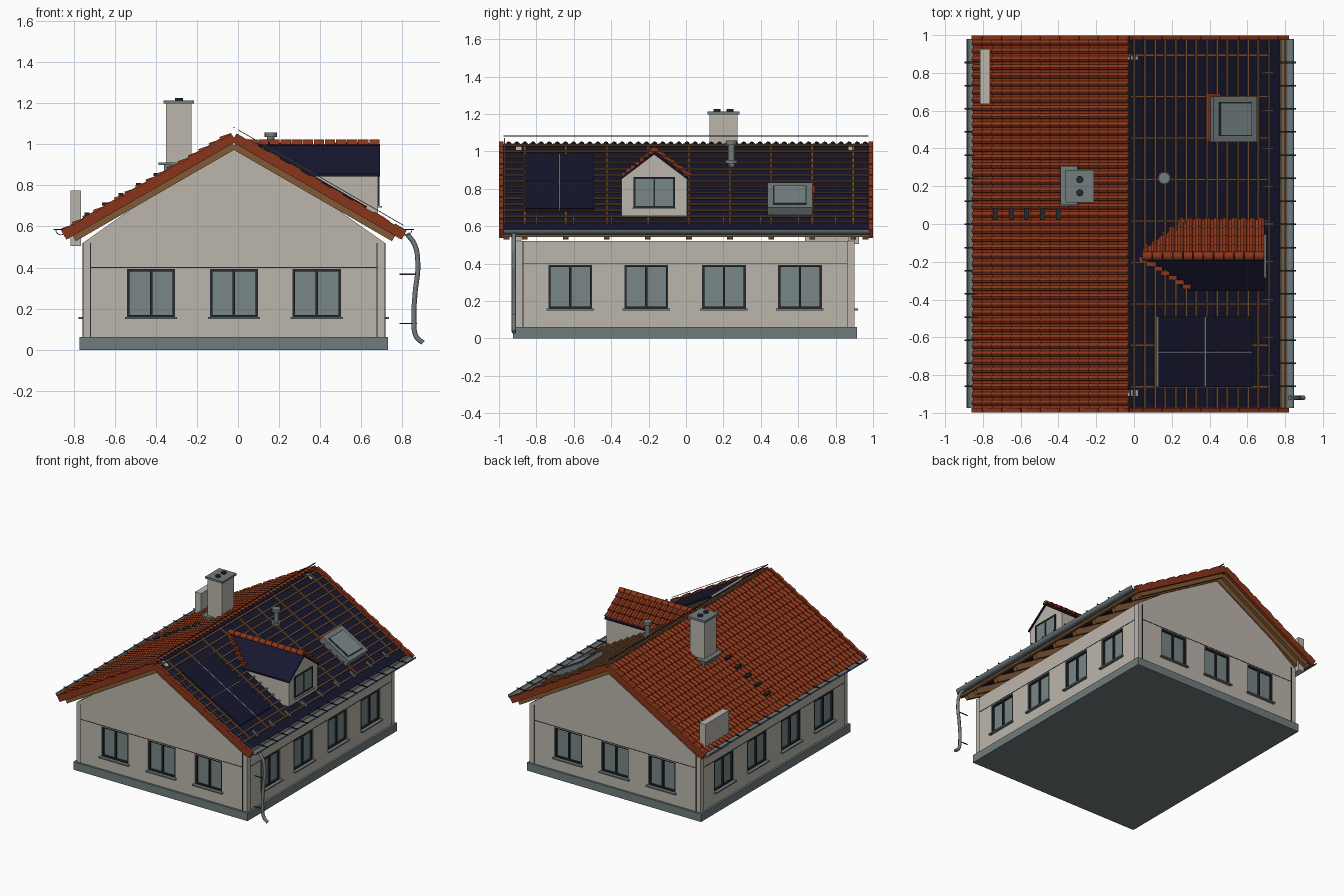
import bpy, bmesh
from math import sin, cos, pi, radians
from mathutils import Matrix, Vector

if "Cube" in bpy.data.objects:
    bpy.data.objects.remove(bpy.data.objects["Cube"])


def material(name, *rgb):
    m = bpy.data.materials.new(name)
    m.use_nodes = True
    m.diffuse_color = (*rgb, 1)
    m.node_tree.nodes["Principled BSDF"].inputs["Base Color"].default_value = (*rgb, 1)
    return m


plaster = material("plaster", 0.50, 0.47, 0.41)
stone = material("plinth grey", 0.16, 0.20, 0.205)
red = material("tile red", 0.25, 0.035, 0.010)
navy = material("underlay navy", 0.008, 0.008, 0.028)
wood = material("timber brown", 0.22, 0.10, 0.035)
metal = material("zinc grey", 0.17, 0.20, 0.21)
glass = material("glass grey", 0.19, 0.24, 0.24)
dark = material("frame dark", 0.02, 0.022, 0.028)
light = material("rail light", 0.40, 0.41, 0.40)


def finish(bm, name, mat, M=Matrix(), smooth=False):
    bm.transform(M)
    bmesh.ops.recalc_face_normals(bm, faces=bm.faces)
    me = bpy.data.meshes.new(name)
    bm.to_mesh(me)
    bm.free()
    me.materials.append(mat)
    ob = bpy.data.objects.new(name, me)
    bpy.context.collection.objects.link(ob)
    if smooth:
        bpy.context.view_layer.objects.active = ob
        ob.select_set(True)
        bpy.ops.object.shade_smooth_by_angle(angle=radians(40))
        ob.select_set(False)
    return ob


def boxes(name, mat, spans, M=Matrix()):
    """Each span is (x0, x1, y0, y1, z0, z1) in the frame M."""
    bm = bmesh.new()
    for x0, x1, y0, y1, z0, z1 in spans:
        T = Matrix.Translation(((x0 + x1) / 2, (y0 + y1) / 2, (z0 + z1) / 2))
        bmesh.ops.create_cube(bm, size=1, matrix=T @ Matrix.Diagonal((x1 - x0, y1 - y0, z1 - z0, 1)))
    return finish(bm, name, mat, M)


def clip_below(bm, co, no):
    bmesh.ops.bisect_plane(bm, geom=bm.verts[:] + bm.edges[:] + bm.faces[:],
                           plane_co=co, plane_no=no, clear_inner=True)


def prism(name, mat, pts, to3d, a, b, clip=None, smooth=False):
    """Extrude a closed outline from a to b; to3d(u, v, t) places a point."""
    bm = bmesh.new()
    f = bm.faces.new([bm.verts.new(to3d(u, v, a)) for u, v in pts])
    ext = bmesh.ops.extrude_face_region(bm, geom=[f])["geom"]
    bmesh.ops.translate(bm, verts=[v for v in ext if isinstance(v, bmesh.types.BMVert)],
                        vec=Vector(to3d(0, 0, b)) - Vector(to3d(0, 0, a)))
    if clip:
        clip_below(bm, *clip)
    return finish(bm, name, mat, smooth=smooth)


def along_y(u, v, t):
    return (u, t, v)


def along_x(u, v, t):
    return (t, u, v)


def cylinders(name, mat, specs):
    """Each spec is (x, y, z0, z1, radius)."""
    bm = bmesh.new()
    for x, y, z0, z1, r in specs:
        bmesh.ops.create_cone(bm, cap_ends=True, segments=16, radius1=r, radius2=r, depth=z1 - z0,
                              matrix=Matrix.Translation((x, y, (z0 + z1) / 2)))
    return finish(bm, name, mat, smooth=True)


def frame(origin, x, y, z):
    M = Matrix((x, y, z)).transposed().to_4x4()
    M.translation = origin
    return M


# Roof frames: local x runs down the slope, y along the ridge, z out of the roof
RX, RZ, ANG = -0.02, 1.03, radians(30)
C, S = cos(ANG), sin(ANG)
LEN = 0.82 / C
ridge = Vector((RX, 0, RZ))
right = frame(ridge, (C, 0, -S), (0, 1, 0), (S, 0, C))
left = frame(ridge, (-C, 0, -S), (0, 1, 0), (-S, 0, C))
roof_clip = (ridge, Vector((S, 0, C)))


def tiles(name, M, y0, y1, length, waves, courses, lift, clip=None):
    """Overlapping courses of barrel tiles on the frame M."""
    bm = bmesh.new()
    wave = [(0, 0), (0.3, 0.002), (0.42, 0.011), (0.62, 0.016), (0.85, 0.010)]
    cols = [((i + u) / waves, h) for i in range(waves) for u, h in wave] + [(1, 0)]
    step = length / courses
    rows = []
    for j in range(courses):
        rows += [(j * step, lift), ((j + 1) * step, lift + 0.012)]
    grid = [[bm.verts.new((s, y0 + t * (y1 - y0), h + w)) for t, w in cols] for s, h in rows]
    for a, b in zip(grid, grid[1:]):
        for i in range(len(cols) - 1):
            bm.faces.new((a[i], a[i + 1], b[i + 1], b[i]))
    bm.transform(M)
    if clip:
        clip_below(bm, *clip)
    return finish(bm, name, red)


# Walls with recessed window openings
WX, WY, HX, HY = -0.02, -0.005, 0.735, 0.905
boxes("plinth", stone, [(WX - 0.75, WX + 0.75, WY - 0.92, WY + 0.92, 0, 0.062)])
walls = boxes("walls", plaster, [(WX - HX, WX + HX, WY - HY, WY + HY, 0.05, 0.52)])
gable = [(WX - HX, 0.52), (WX + HX, 0.52), (WX, 1.035)]
for name, y in (("front_gable", WY - HY), ("back_gable", WY + HY - 0.03)):
    prism(name, plaster, gable, along_y, y, y + 0.03)

holes, frames, panes, sills, lines = [], [], [], [], []
W, Z0, Z1 = 0.117, 0.158, 0.393


def place(spans, angle, half):
    """Turn wall-local spans (outside is -y) to one of the four walls."""
    R = Matrix.Translation((WX, WY, 0)) @ Matrix.Rotation(radians(angle), 4, "Z")
    out = []
    for x0, x1, y0, y1, z0, z1 in spans:
        a, b = R @ Vector((x0, y0 - half, z0)), R @ Vector((x1, y1 - half, z1))
        out.append([f(p, q) for p, q in zip(a, b) for f in (min, max)])
    return out


def window_frame(u, w, z0, z1, y0, y1, t=0.012):
    bars = [(u + k * (w - t / 2) - t / 2, u + k * (w - t / 2) + t / 2, y0, y1, z0, z1) for k in (-1, 0, 1)]
    return bars + [(u - w, u + w, y0, y1, z, z + t) for z in (z0, z1 - t)]


side_u, end_u = (-0.614, -0.208, 0.208, 0.614), (-0.403, 0, 0.403)
for angle, half, span, centres in ((0, HY, HX, end_u), (180, HY, HX, end_u),
                                   (90, HX, HY, side_u), (-90, HX, HY, side_u)):
    for u in centres:
        holes += place([(u - W, u + W, -0.02, 0.03, Z0, Z1)], angle, half)
        panes += place([(u - W, u + W, 0.02, 0.035, Z0, Z1)], angle, half)
        frames += place(window_frame(u, W, Z0, Z1, 0.006, 0.028), angle, half)
        sills += place([(u - W - 0.01, u + W + 0.01, -0.02, 0.02, Z0 - 0.008, Z0 + 0.002)], angle, half)
    e = span - 0.038
    lines += place([(-e, e, -0.002, 0.002, 0.398, 0.402)], angle, half)
    lines += place([(k * e - 0.002, k * e + 0.002, -0.002, 0.002, 0.062, 0.52) for k in (-1, 1)], angle, half)

cutter = boxes("window_cutter", plaster, holes)
cutter.hide_render = True
cut = walls.modifiers.new("openings", "BOOLEAN")
cut.object, cut.operation, cut.solver = cutter, "DIFFERENCE", "EXACT"
bpy.context.view_layer.objects.active = walls
bpy.ops.object.modifier_apply(modifier=cut.name)
bpy.data.objects.remove(cutter)
boxes("window_panes", glass, panes)
boxes("window_frames", dark, frames)
boxes("window_sills", stone, sills)
boxes("wall_joints", dark, lines)

# Roof structure on both slopes
rafter_y = [-0.862 + 0.2195 * i for i in range(9)]
for side, M, k in (("right", right, 1), ("left", left, -1)):
    boxes(side + "_underlay", navy, [(0, LEN, -0.975, 0.975, -0.006, 0)], M)
    boxes(side + "_rafters", wood, [(0.02, LEN - 0.03, y - 0.015, y + 0.015, -0.05, -0.006)
                                    for y in rafter_y + [-0.96, 0.96]], M)
    x = RX + k * 0.81
    boxes(side + "_fascia", wood, [(x - 0.01, x + 0.01, -0.98, 0.98, 0.542, 0.575)])
    step = LEN / 16
    boxes(side + "_verge_tiles", red, [(i * step, (i + 1.1) * step, y - 0.012, y + 0.012, -0.02, 0.026 + 0.006 * (i % 2))
                                       for i in range(16) for y in (-0.987, 0.987)], M)
    # Gutter as an open half pipe with its brackets
    x = RX + k * 0.842
    arc = [(x + r * cos(a), 0.583 + r * sin(a)) for r, sweep in ((0.026, range(9)), (0.022, range(8, -1, -1)))
           for a in (pi + pi * i / 8 for i in sweep)]
    prism(side + "_gutter", metal, arc, along_y, -0.975, 0.98, smooth=True)
    boxes(side + "_gutter_brackets", dark, [(x - 0.05, x + 0.035, y - 0.004, y + 0.004, 0.583, 0.588) if k > 0 else
                                            (x - 0.035, x + 0.05, y - 0.004, y + 0.004, 0.583, 0.588)
                                            for y in (-0.86 + 0.1225 * i for i in range(15))])
tiles("left_roof_tiles", left, -0.975, 0.975, LEN, 45, 16, 0.012)

# Bare battens on the right slope
boxes("counter_battens", wood, [(0, 0.84, y - 0.006, y + 0.006, 0, 0.01) for y in rafter_y], right)
boxes("battens", wood, [(s, s + 0.011, -0.975, 0.975, 0.01, 0.018)
                        for s in [0.012 + 0.0632 * i for i in range(14)]], right)
boxes("eave_flashing", metal, [(LEN - 0.03, LEN + 0.01, -0.975, 0.975, 0, 0.006)], right)
boxes("snow_hooks", metal, [(0.80, 0.86, y - 0.004, y + 0.004, 0.01, 0.03)
                            for y in (-0.8 + 0.2 * i for i in range(9))], right)
boxes("ridge_cable", dark, [(RX - 0.003, RX + 0.003, -0.975, 0.975, 1.079, 1.085)])
boxes("slope_cable", light, [(0, LEN - 0.02, -0.972, -0.968, 0.043, 0.047)], right)

# Solar panels with rails
boxes("solar_panels", navy, [(s, s + 0.285, y, y + 0.182, 0.02, 0.034)
                             for s in (0.15, 0.442) for y in (-0.863, -0.673)], right)
boxes("solar_rails", light, [(0.15, 0.727, -0.68, -0.674, 0.02, 0.036), (0.437, 0.441, -0.863, -0.491, 0.02, 0.036),
                             (0.148, 0.151, -0.863, -0.491, 0.02, 0.036)], right)

# Roof window
boxes("skylight_flashing", red, [(0.465, 0.50, 0.44, 0.69, 0, 0.02), (0.465, 0.54, 0.655, 0.69, 0, 0.02)], right)
boxes("skylight_frame", metal, [(0.48, 0.745, 0.435, 0.675, 0, 0.05)], right)
boxes("skylight_border", dark, [(0.515, 0.715, 0.465, 0.645, 0.045, 0.053)], right)
boxes("skylight_glass", glass, [(0.522, 0.708, 0.472, 0.638, 0.045, 0.056)], right)

# Dormer
DY, DZ, DX, DA = -0.17, 0.995, 0.68, radians(37)
c, s = cos(DA), sin(DA)
DL = 0.185 / c
eave = DZ - 0.176 * s / c - 0.012
prism("dormer_walls", plaster, [(DY - 0.176, 0.655), (DY + 0.176, 0.655), (DY + 0.176, eave), (DY, DZ - 0.012),
                                (DY - 0.176, eave)], along_x, -0.02, DX, clip=roof_clip)
for name, k in (("bare", -1), ("tiled", 1)):
    slab = [(DY, DZ), (DY + k * 0.185, DZ - 0.185 * s / c), (DY + k * 0.185, DZ - 0.185 * s / c - 0.012), (DY, DZ - 0.012)]
    prism("dormer_underlay_" + name, navy, slab, along_x, -0.02, DX + 0.012, clip=roof_clip)
dormer = frame((0, DY, DZ), (0, c, -s), (1, 0, 0), (0, s, c))
tiles("dormer_tiles", dormer, -0.02, DX + 0.012, DL, 15, 4, 0.004, clip=(ridge, Vector((S, 0, C))))
for i in range(12):
    x = 0.045 + 0.054 * i
    cap = [(DY + r * cos(a), DZ + 0.004 + r * sin(a)) for r in (0.024,) for a in (pi * j / 8 for j in range(9))]
    prism("dormer_ridge_tile", red, cap, along_x, x, x + 0.050, smooth=True)
boxes("dormer_valley_tiles", red, [(0.03 + 0.038 * i, 0.075 + 0.038 * i, DY - 0.03 - 0.024 * i, DY - 0.006 - 0.024 * i,
                                    0.985 - 0.0195 * i, 1.005 - 0.0195 * i) for i in range(7)])
wall = frame((DX, DY, 0), (0, 1, 0), (-1, 0, 0), (0, 0, 1))
boxes("dormer_window_glass", glass, [(-0.108, 0.108, -0.004, 0.01, 0.705, 0.86)], wall)
boxes("dormer_window_frame", dark, window_frame(0, 0.11, 0.70, 0.862, -0.009, 0.01, 0.009), wall)
boxes("dormer_sill", light, [(-0.115, 0.115, -0.02, 0.01, 0.692, 0.70)], wall)

# Chimney, roof steps and vent pipe
boxes("chimney", plaster, [(-0.35, -0.227, 0.125, 0.275, 0.75, 1.2)])
boxes("chimney_cap", metal, [(-0.363, -0.213, 0.115, 0.287, 1.198, 1.214)])
cylinders("chimney_flues", dark, [(-0.287, y, 1.2, 1.226, 0.019) for y in (0.165, 0.235)])
boxes("chimney_flashing", metal, [(-0.388, -0.30, 0.10, 0.306, 0.90, 0.912), (-0.36, -0.217, 0.115, 0.285, 0.84, 0.90)])
boxes("roof_steps", dark, [(-x - 0.012, -x + 0.012, 0.025, 0.085, RZ - (x + RX) * S / C + 0.035, RZ - (x + RX) * S / C + 0.05)
                           for x in (0.735, 0.65, 0.57, 0.485, 0.40)])
cylinders("vent_pipe", metal, [(0.16, 0.243, 0.90, 1.045, 0.018), (0.16, 0.243, 1.035, 1.058, 0.03),
                               (0.16, 0.243, 0.935, 0.955, 0.034)])

# Wall block at the left eave
boxes("eave_block", plaster, [(-0.815, -0.763, 0.635, 0.926, 0.505, 0.775)])

# Downpipe
path = [(0.822, 0.565), (0.86, 0.51), (0.875, 0.415), (0.861, 0.268), (0.856, 0.146), (0.868, 0.063), (0.90, 0.034)]
curve = bpy.data.curves.new("downpipe", "CURVE")
curve.dimensions, curve.bevel_depth, curve.bevel_resolution, curve.use_fill_caps = "3D", 0.012, 2, True
spline = curve.splines.new("BEZIER")
spline.bezier_points.add(len(path) - 1)
for p, (x, z) in zip(spline.bezier_points, path):
    p.co = (x, -0.92, z)
    p.handle_left_type = p.handle_right_type = "AUTO"
curve.materials.append(metal)
bpy.context.collection.objects.link(bpy.data.objects.new("downpipe", curve))
boxes("downpipe_brackets", dark, [(0.785, 0.87, -0.923, -0.917, z, z + 0.005) for z in (0.125, 0.365)])
